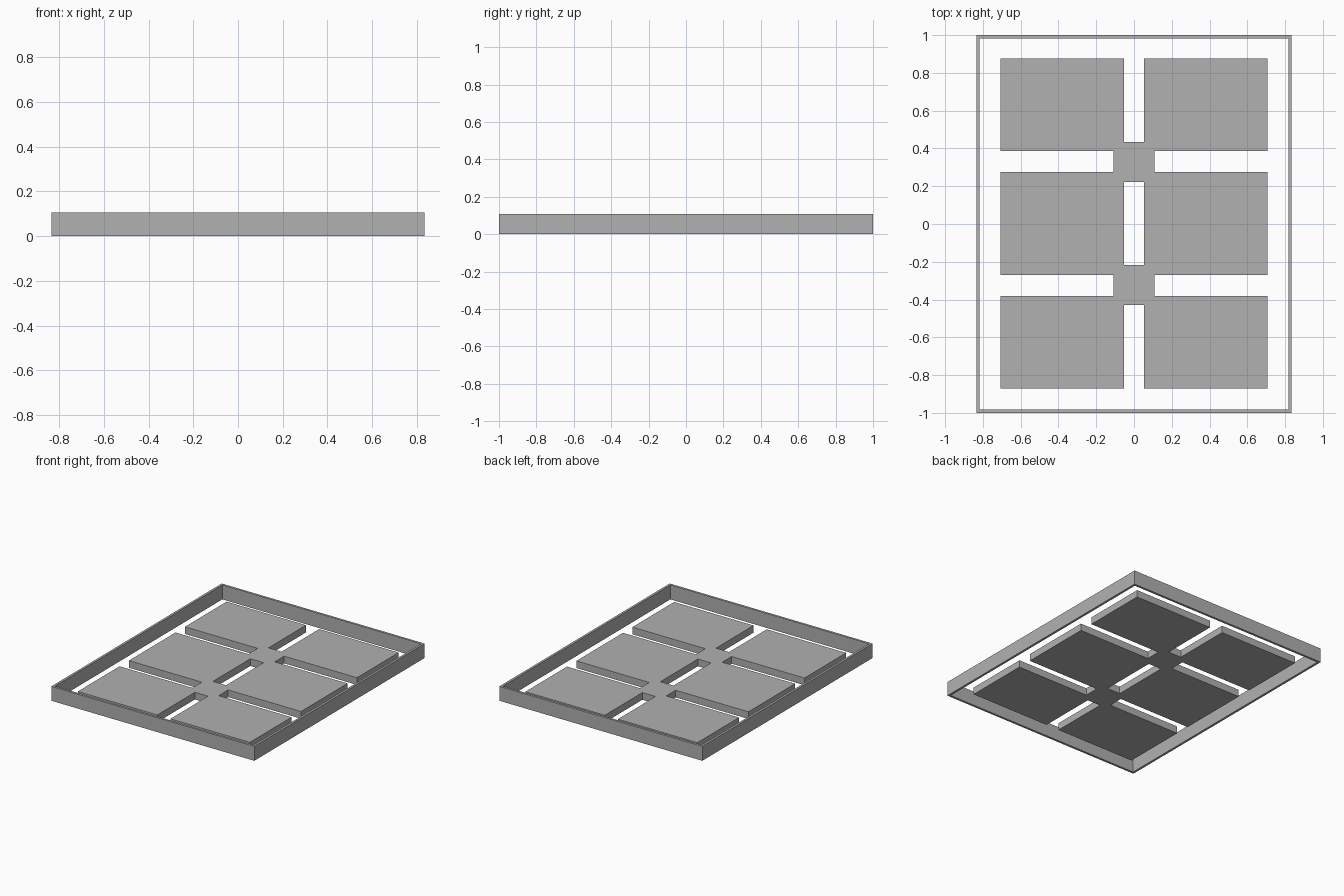
import bpy, bmesh

if "Cube" in bpy.data.objects:
    bpy.data.objects.remove(bpy.data.objects["Cube"], do_unlink=True)

grey = bpy.data.materials.new("plain grey")
grey.use_nodes = True
colour = (0.44, 0.44, 0.44, 1)
grey.diffuse_color = colour
grey.node_tree.nodes["Principled BSDF"].inputs["Base Color"].default_value = colour


def extruded_cells(name, xs, ys, keep, height):
    """Fill the grid cells chosen by keep(x, y), then extrude them into one solid."""
    bm = bmesh.new()
    for x0, x1 in zip(xs, xs[1:]):
        for y0, y1 in zip(ys, ys[1:]):
            if keep((x0 + x1) / 2, (y0 + y1) / 2):
                corners = ((x0, y0), (x1, y0), (x1, y1), (x0, y1))
                bm.faces.new([bm.verts.new((x, y, 0)) for x, y in corners])
    bmesh.ops.remove_doubles(bm, verts=bm.verts[:], dist=0.0001)
    top = bmesh.ops.extrude_face_region(bm, geom=bm.faces[:], use_keep_orig=True)
    moved = [v for v in top["geom"] if isinstance(v, bmesh.types.BMVert)]
    bmesh.ops.translate(bm, verts=moved, vec=(0, 0, height))
    bmesh.ops.recalc_face_normals(bm, faces=bm.faces[:])
    mesh = bpy.data.meshes.new(name)
    bm.to_mesh(mesh)
    bm.free()
    mesh.materials.append(grey)
    obj = bpy.data.objects.new(name, mesh)
    bpy.context.collection.objects.link(obj)
    return obj


def mirrored(values):
    return [-v for v in reversed(values)] + list(values)


# Outer frame: a thin rectangular wall, open above and below
half_x, half_y, wall, frame_height = 0.834, 1.0, 0.017, 0.107
in_x, in_y = half_x - wall, half_y - wall
extruded_cells("outer_frame", mirrored([in_x, half_x]), mirrored([in_y, half_y]),
               lambda x, y: abs(x) > in_x or abs(y) > in_y, frame_height)

# Six panels in two columns, joined by two square bridges, as one slab
gap, bridge, panel_x = 0.054, 0.108, 0.707
mid_end, outer_start, panel_end = 0.273, 0.384, 0.873
bridge_start, bridge_end = 0.22, 0.432


def in_slab(x, y):
    x, y = abs(x), abs(y)
    panel = x > gap and (y < mid_end or y > outer_start)
    link = x < bridge and bridge_start < y < bridge_end
    return panel or link


slab = extruded_cells(
    "joined_panels", mirrored([gap, bridge, panel_x]),
    mirrored([bridge_start, mid_end, outer_start, bridge_end, panel_end]),
    in_slab, frame_height / 2)
slab.location.y = 0.003
